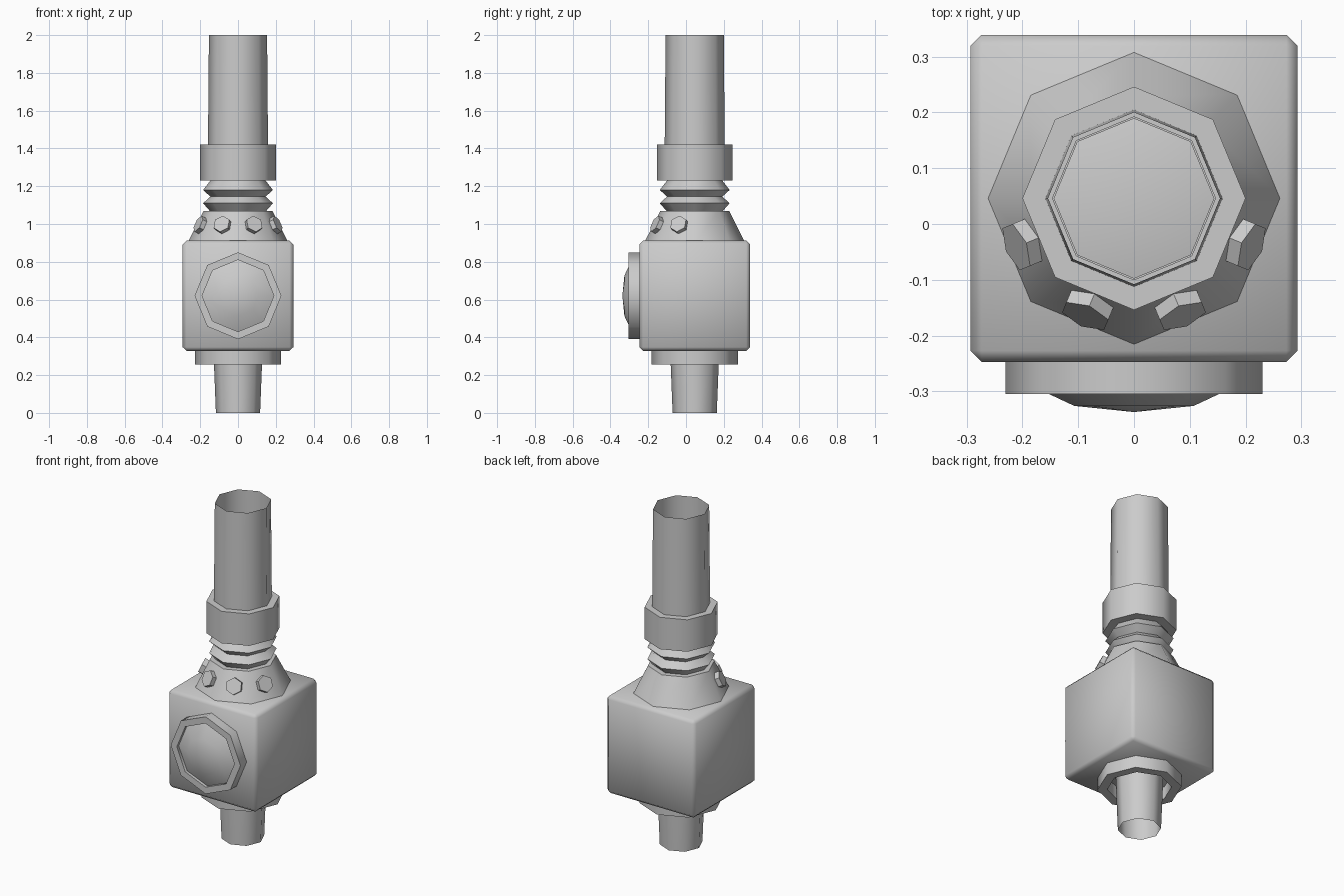
import bpy, bmesh, math
from mathutils import Matrix, Vector

if "Cube" in bpy.data.objects:
    bpy.data.objects.remove(bpy.data.objects["Cube"])

AXIS_Y = 0.046  # depth of the main vertical axis


def finish(name, bm, matrix=Matrix.Identity(4), angle=50):
    bm.transform(matrix)
    me = bpy.data.meshes.new(name)
    bm.to_mesh(me)
    bm.free()
    ob = bpy.data.objects.new(name, me)
    bpy.context.collection.objects.link(ob)
    bpy.ops.object.select_all(action='DESELECT')
    ob.select_set(True)
    bpy.context.view_layer.objects.active = ob
    bpy.ops.object.shade_smooth_by_angle(angle=math.radians(angle))
    return ob


def lathe(name, profile, matrix, sides=8, angle=50):
    """Spin (radius, height) points into an n-sided shell, listed bottom-outer-top."""
    bm = bmesh.new()
    rings = []
    for r, z in profile:
        if r == 0:
            rings.append([bm.verts.new((0, 0, z))] * sides)
        else:
            rings.append([bm.verts.new((r * math.cos(a), r * math.sin(a), z))
                          for a in (2 * math.pi * i / sides for i in range(sides))])
    for lo, hi in zip(rings, rings[1:]):
        for i in range(sides):
            j = (i + 1) % sides
            quad = [lo[i], lo[j], hi[j], hi[i]]
            bm.faces.new(list(dict.fromkeys(quad)))
    return finish(name, bm, matrix, angle)


# housing block with chamfered edges
bm = bmesh.new()
bmesh.ops.create_cube(bm, size=1)
bmesh.ops.scale(bm, vec=(0.586, 0.586, 0.584), verts=bm.verts)
bmesh.ops.bevel(bm, geom=bm.edges[:], offset=0.02, segments=1, affect='EDGES')
finish("housing", bm, Matrix.Translation((0, AXIS_Y, 0.62)))

# stacked parts along the vertical axis
up = Matrix.Translation((0, AXIS_Y, 0))
lathe("lower_pipe", [(0.117, 0), (0.127, 0.255), (0.129, 0.335)], up)
lathe("lower_flange", [(0.175, 0.335), (0.175, 0.255), (0.228, 0.255), (0.228, 0.335)], up)
lathe("shoulder_cone", [(0.265, 0.905), (0.182, 1.07), (0.143, 1.07)], up)
lathe("bellows", [(0.15, 1.07), (0.185, 1.11), (0.146, 1.145),
                  (0.185, 1.18), (0.146, 1.23)], up)
lathe("collar", [(0.146, 1.23), (0.2, 1.23), (0.2, 1.42), (0.157, 1.42)], up)
lathe("upper_pipe", [(0.159, 1.40), (0.154, 2.0)], up)

# round window on the front face
front = Matrix.Translation((0, 0, 0.62)) @ Matrix.Rotation(math.pi / 2, 4, 'X')
lathe("lens_ring", [(0.23, 0.24), (0.23, 0.305), (0.19, 0.305), (0.19, 0.285)], front)
lathe("lens", [(0.19, 0.287), (0.107, 0.326), (0, 0.337)], front)

# hex bolts on the four front faces of the cone
tilt = math.radians(25)
for k in range(4):
    a = math.radians(202.5 + 45 * k)
    out = Vector((math.cos(a), math.sin(a), 0))
    normal = out * math.cos(tilt) + Vector((0, 0, math.sin(tilt)))
    pos = Vector((0, AXIS_Y, 0.99)) + out * 0.204
    m = Matrix.Translation(pos) @ normal.to_track_quat('Z', 'Y').to_matrix().to_4x4() \
        @ Matrix.Rotation(math.pi / 6, 4, 'Z')
    lathe(f"bolt_{k + 1}", [(0.047, -0.01), (0.047, 0.027), (0, 0.027)], m, 6, 30)
